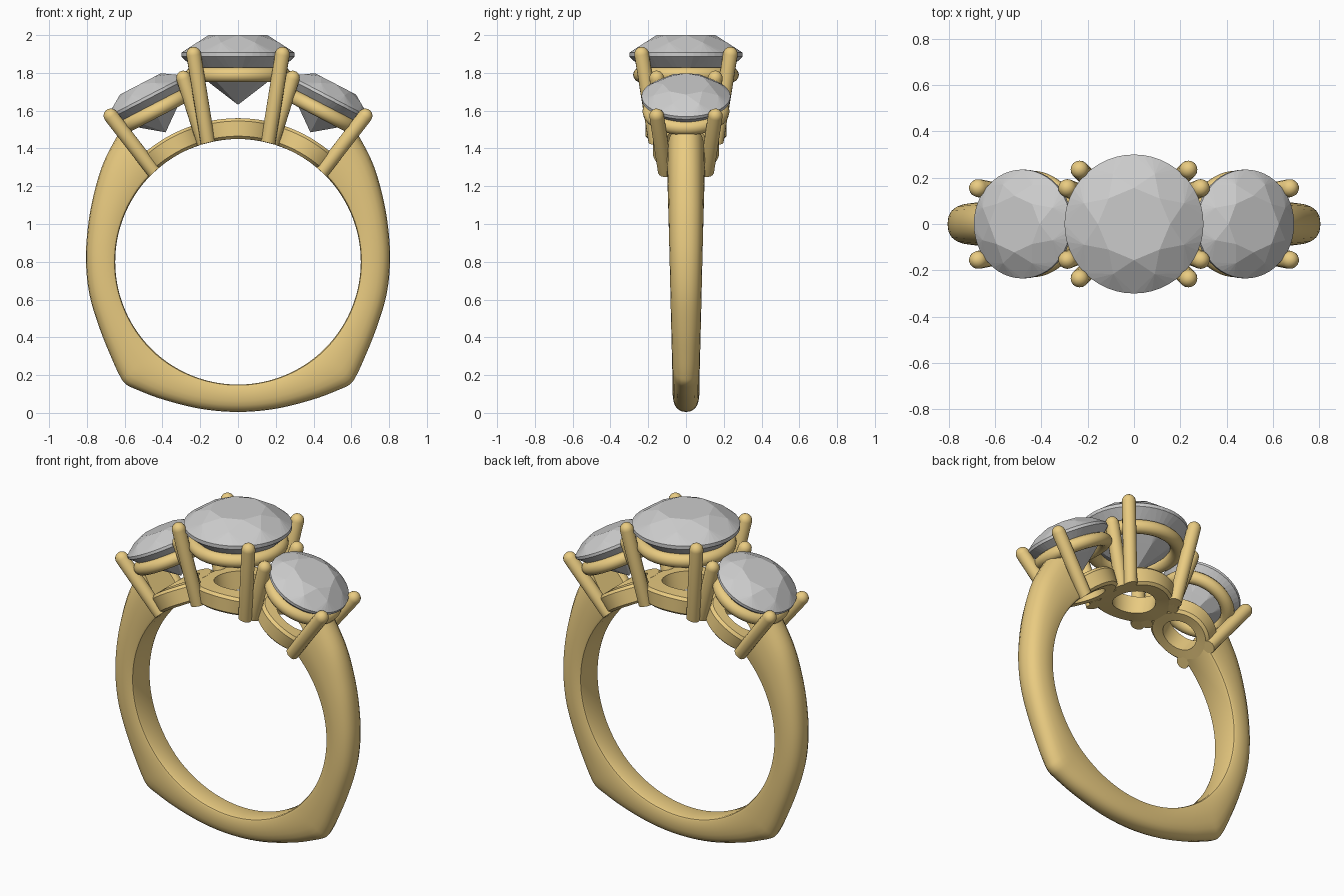
import bpy, bmesh, math
from mathutils import Vector, Matrix

if "Cube" in bpy.data.objects:
    bpy.data.objects.remove(bpy.data.objects["Cube"])

FINGER_R, CZ = 0.65, 0.80          # finger hole radius and centre height
gold = bpy.data.materials.new("gold")
gold.diffuse_color = (0.82, 0.60, 0.22, 1)
gold.use_nodes = True
gold.node_tree.nodes["Principled BSDF"].inputs["Base Color"].default_value = gold.diffuse_color


def finish(name, bm, mat=None, smooth=True):
    bmesh.ops.recalc_face_normals(bm, faces=bm.faces)
    me = bpy.data.meshes.new(name)
    bm.to_mesh(me)
    bm.free()
    ob = bpy.data.objects.new(name, me)
    bpy.context.collection.objects.link(ob)
    if mat:
        me.materials.append(mat)
    if smooth:
        bpy.ops.object.select_all(action='DESELECT')
        ob.select_set(True)
        bpy.context.view_layer.objects.active = ob
        bpy.ops.object.shade_smooth_by_angle(angle=math.radians(35))
    return ob


def loft(name, rings, closed=False):
    """Skin a list of point loops; cap the ends unless closed."""
    bm = bmesh.new()
    vs = [[bm.verts.new(p) for p in r] for r in rings]
    n, m = len(vs), len(vs[0])
    for i in range(n if closed else n - 1):
        a, b = vs[i], vs[(i + 1) % n]
        for j in range(m):
            k = (j + 1) % m
            bm.faces.new((a[j], a[k], b[k], b[j]))
    if not closed:
        bm.faces.new(vs[0])
        bm.faces.new(vs[-1])
    return finish(name, bm, gold)


def circle(n, r=1.0, off=0.0):
    return [(r * math.cos(off + 2 * math.pi * i / n),
             r * math.sin(off + 2 * math.pi * i / n)) for i in range(n)]


def catmull(p, steps):
    out = []
    q = [2 * p[0] - p[1]] + p + [2 * p[-1] - p[-2]]
    for i in range(1, len(q) - 2):
        a, b, c, d = q[i - 1:i + 3]
        for s in range(steps):
            t = s / steps
            out.append(0.5 * (2 * b + (c - a) * t + (2 * a - 5 * b + 4 * c - d) * t * t
                              + (3 * b - a - 3 * c + d) * t ** 3))
    return out + [p[-1]]


# shank: outer half-profile (x, z), swept against the round finger hole
half = [(0.2, 0.022), (0.4, 0.072), (0.54, 0.125), (0.595, 0.153), (0.625, 0.195),
        (0.665, 0.28), (0.73, 0.44), (0.785, 0.62), (0.805, 0.8),
        (0.795, 0.98), (0.765, 1.15), (0.71, 1.33), (0.61, 1.52)]
path = [Vector((-x, z)) for x, z in reversed(half)] + [Vector((0, 0.005))] + [Vector(p) for p in half]
side = [(0.8, 0), (0.94, 0.025), (1, 0.08), (1, 0.42), (0.95, 0.6), (0.84, 0.76),
        (0.65, 0.89), (0.35, 0.975)]                      # (half-width, depth)
section = side + [(0, 1)] + [(-y, d) for y, d in reversed(side)]
rings = []
for p in catmull(path, 6):
    d = (p - Vector((0, CZ))).normalized()
    inner = Vector((0, CZ)) + d * FINGER_R
    w = 0.07 + 0.03 * min(1, max(0, p.y / 1.45))
    rings.append([(q.x, y * w, q.y) for y, t in section for q in [inner.lerp(p, t)]])
loft("shank", rings)


def stone(name, frame, R):
    """Round brilliant as the hull of its facet corners."""
    bm = bmesh.new()
    layers = [(8, 0.52, 0.31, 0), (8, 0.78, 0.18, math.pi / 8), (48, 1, 0.0, 0),
              (48, 1, -0.07, 0), (8, 0.5, -0.535, 0)]
    for n, r, h, off in layers:
        for x, y in circle(n, r * R, off):
            bm.verts.new(frame @ Vector((x, y, h * R)))
    bm.verts.new(frame @ Vector((0, 0, -0.92 * R)))
    bmesh.ops.convex_hull(bm, input=bm.verts)
    bmesh.ops.dissolve_limit(bm, angle_limit=0.01, verts=bm.verts, edges=bm.edges)
    finish(name, bm, smooth=False)


def prong(name, base, tip, r=0.039):
    """Tapered-out claw with a round tip and a foot flush with the finger hole."""
    axis = (tip - base).normalized()
    rot = axis.to_track_quat('Z', 'Y')
    prof = [(base, r)] + [(tip + axis * r * math.sin(a), r * math.cos(a))
                          for a in [math.radians(x) for x in (0, 20, 40, 60, 75, 87)]]
    rs = [[c + rot @ Vector((x, y, 0)) for x, y in circle(16, k)] for c, k in prof]
    for v in rs[0]:
        f = FINGER_R / math.hypot(v.x, v.z - CZ)
        v.x, v.z = v.x * f, CZ + (v.z - CZ) * f
    loft(name, rs)


def head(name, frame, R, tip, base, drop, major, minor, ang, r_out, r_in):
    stone(name + "_stone", frame, R)
    # upper gallery wire
    loft(name + "_upper_gallery",
         [[frame @ Vector(((major + a) * cx, (major + a) * cy, b - drop)) for a, b in circle(14, minor)]
          for cx, cy in circle(56)], closed=True)
    # lower gallery ring, bent round the finger hole
    b = 0.015
    prof = [(r_in, 0), (r_out - b, 0), (r_out, b), (r_out, 0.11 - b), (r_out - b, 0.11), (r_in, 0.11)]
    rs = []
    for cx, cy in circle(56):
        ring = []
        for rad, h in prof:
            t = ang + rad * cx / FINGER_R
            ring.append(((FINGER_R + h) * math.sin(t), rad * cy, CZ + (FINGER_R + h) * math.cos(t)))
        rs.append(ring)
    loft(name + "_lower_gallery", rs, closed=True)
    # four claws
    for i, (sx, sy) in enumerate([(1, 1), (-1, 1), (-1, -1), (1, -1)]):
        s = Vector((sx, sy, 1))
        prong(f"{name}_prong_{i + 1}", frame @ (Vector(base) * s), frame @ (Vector(tip) * s))


# centre setting and the two tilted side settings
head("centre", Matrix.Translation((0, 0, 1.907)), 0.3, (0.235, 0.235, -0.008), (0.16, 0.16, -0.475),
     0.117, 0.24, 0.04, 0, 0.215, 0.12)
for s, nm in ((1, "right"), (-1, "left")):
    fr = Matrix.Translation((0.483 * s, 0, 1.677)) @ Matrix.Rotation(math.radians(27.5) * s, 4, 'Y')
    head(nm, fr, 0.235, (0.217, 0.155, -0.005), (0.155, 0.11, -0.36),
         0.09, 0.192, 0.038, math.radians(30.5) * s, 0.175, 0.10)
